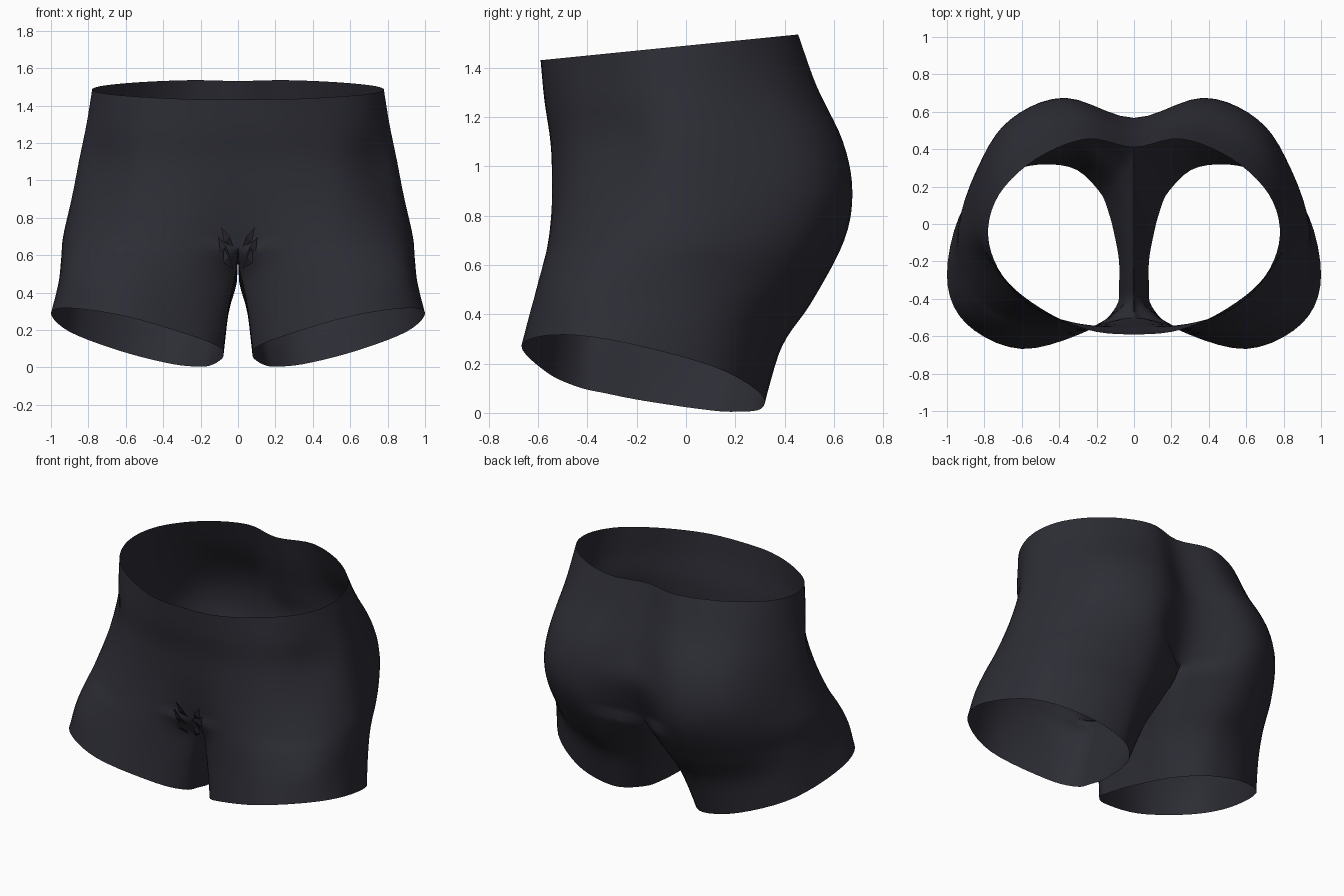
import bpy, bmesh
from mathutils import Vector

cube = bpy.data.objects.get("Cube")
if cube:
    bpy.data.objects.remove(cube, do_unlink=True)

STEPS = 5               # mesh steps between neighbouring control points
OUTER = 9               # control points from front centre round the hip to back centre
SPLIT = 4 * STEPS       # row where the torso divides into legs

fabric = bpy.data.materials.new("charcoal_fabric")
fabric.use_nodes = True
colour = (0.026, 0.026, 0.036, 1)
fabric.diffuse_color = colour
bsdf = next(n for n in fabric.node_tree.nodes if n.type == 'BSDF_PRINCIPLED')
bsdf.inputs["Base Color"].default_value = colour


def ring(height, tilt_x, tilt_y, *points):
    """Cross-section lying on a tilted plane."""
    return [Vector((x, y, height + tilt_x * x + tilt_y * y)) for x, y in points]


def spline(before, points, after):
    """Smooth curve through the points, with a guide point at either end."""
    p = [before, *points, after]
    out = []
    for i in range(1, len(p) - 2):
        a, b, c, d = p[i - 1:i + 3]
        for s in range(STEPS):
            t = s / STEPS
            out.append(0.5 * (2 * b + (c - a) * t + (2 * a - 5 * b + 4 * c - d) * t * t
                              + (3 * b - a - 3 * c + d) * t ** 3))
    return out + [points[-1].copy()]


def open_spline(p):
    return spline(2 * p[0] - p[1], p, 2 * p[-1] - p[-2])


def half_spline(p):
    """Curve that meets its mirror image smoothly at x = 0."""
    flip = lambda v: Vector((-v.x, v.y, v.z))
    return spline(flip(p[1]), p, flip(p[-2]))


def closed_spline(p):
    return spline(p[-1], p + [p[0]], p[1])[:-1]


def add_object(name, bm):
    """Finish a half mesh as a mirrored object."""
    mesh = bpy.data.meshes.new(name)
    bm.to_mesh(mesh)
    bm.free()
    mesh.materials.append(fabric)
    obj = bpy.data.objects.new(name, mesh)
    bpy.context.collection.objects.link(obj)
    obj.modifiers.new("mirror", 'MIRROR')


# Torso sections: front centre, hip, back centre
waist = ring(1.49, 0, .1, (0, -.59), (.25, -.565), (.5, -.45), (.7, -.28), (.78, -.06),
             (.72, .16), (.52, .35), (.25, .455), (0, .41))
belly = ring(1.3, 0, .05, (0, -.575), (.26, -.555), (.53, -.45), (.715, -.27), (.81, -.05),
             (.75, .21), (.57, .425), (.28, .53), (0, .465))
hip = ring(1.1, 0, 0, (0, -.55), (.28, -.535), (.55, -.445), (.735, -.245), (.85, -.04),
           (.79, .27), (.63, .525), (.33, .637), (0, .53))
seat = ring(.9, 0, 0, (0, -.535), (.29, -.54), (.575, -.475), (.78, -.285), (.89, -.04),
            (.815, .32), (.66, .56), (.37, .675), (0, .565))
# Fork: outer part, then the crotch seam from back to front
fork = ring(.7, 0, 0, (0, -.5), (.28, -.555), (.59, -.53), (.838, -.36), (.935, -.06),
            (.85, .27), (.67, .515), (.36, .642))
fork[0].z = .65
fork += [Vector((0, y, z)) for y, z in ((.46, .63), (.33, .58), (.15, .56), (-.1, .555),
                                        (-.33, .57))]
# Leg sections, continuing round the inner thigh
thigh = ring(.46, .12, -.1, (.04, -.43), (.26, -.56), (.6, -.575), (.865, -.415), (.945, -.11),
             (.865, .195), (.65, .425), (.34, .51), (.075, .37),
             (.015, .25), (.01, .1), (.01, -.1), (.012, -.3))
cuff = ring(.27, .16, -.14, (.07, -.435), (.25, -.56), (.6, -.62), (.89, -.48), (.96, -.18),
            (.885, .14), (.635, .34), (.345, .39), (.145, .28),
            (.075, .16), (.055, .03), (.05, -.12), (.05, -.3))
hem = ring(-.005, .24, -.2, (.095, -.44), (.235, -.565), (.6, -.668), (.9, -.53), (1, -.27),
           (.9, .105), (.62, .295), (.345, .305), (.19, .18),
           (.135, .06), (.1, -.08), (.08, -.2), (.08, -.32))

# Lengthwise curves through the sections
columns = []
for i in range(len(hem)):
    legs = [fork[i], thigh[i], cuff[i], hem[i]]
    if i < OUTER:
        columns.append(open_spline([r[i] for r in (waist, belly, hip, seat)] + legs))
    else:
        columns.append([None] * SPLIT + open_spline(legs))

# Rows of the finished surface: half rings above the fork, full rings below
bm = bmesh.new()
rows = []
for j in range(len(columns[0])):
    outer = [c[j] for c in columns[:OUTER]]
    if j < SPLIT:
        row = half_spline(outer)
    else:
        row = closed_spline([c[j] for c in columns])
        if j == SPLIT:
            row[:(OUTER - 1) * STEPS + 1] = half_spline(outer)
            for v in row[(OUTER - 1) * STEPS:]:
                v.x = 0
    for v in row:
        v.x = max(v.x, 0.004 if j > SPLIT else 0)
    rows.append([bm.verts.new(v) for v in row])

for j, (a, b) in enumerate(zip(rows, rows[1:])):
    n = len(a)
    for i in range(n if j >= SPLIT else n - 1):
        k = (i + 1) % n
        bm.faces.new((a[i], b[i], b[k], a[k]))
for face in bm.faces:
    face.smooth = True
add_object("shorts", bm)

# Small gathered folds either side of the front seam
bm = bmesh.new()
for x, z, lean in ((.045, .53, .03), (.06, .59, .045), (.04, .64, .05)):
    tip = bm.verts.new((x + lean, -.545, z + .11))
    low = bm.verts.new((x - .02, -.5, z))
    ridge = bm.verts.new((x + .005, -.545, z + .06))
    side = bm.verts.new((x + .035, -.525, z + .03))
    bm.faces.new((low, ridge, tip))
    bm.faces.new((low, side, ridge))
    bm.faces.new((side, tip, ridge))
bmesh.ops.recalc_face_normals(bm, faces=bm.faces)
add_object("front_folds", bm)
